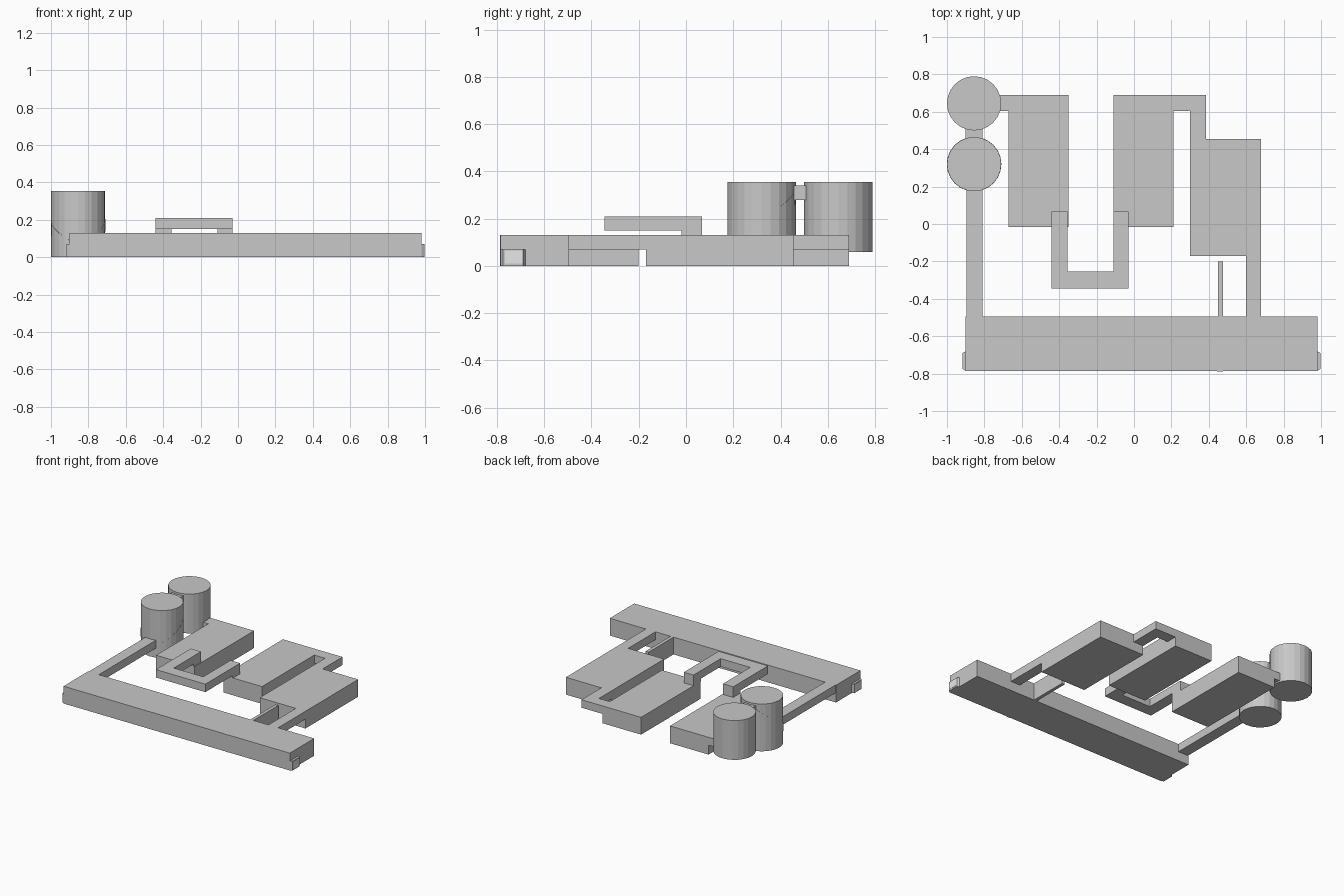
import bpy, bmesh, math
from math import cos, sin, pi

old = bpy.data.objects.get("Cube")
if old:
    bpy.data.objects.remove(old, do_unlink=True)


def material(name, value):
    m = bpy.data.materials.new(name)
    m.use_nodes = True
    m.diffuse_color = (value, value, value, 1)
    m.node_tree.nodes["Principled BSDF"].inputs["Base Color"].default_value = m.diffuse_color
    return m


GREY = material("plain grey", 0.58)
WHITE = material("white", 0.95)


def finish(name, bm, mat=GREY):
    bmesh.ops.recalc_face_normals(bm, faces=bm.faces)
    me = bpy.data.meshes.new(name)
    bm.to_mesh(me)
    bm.free()
    me.materials.append(mat)
    ob = bpy.data.objects.new(name, me)
    bpy.context.collection.objects.link(ob)
    return ob


def prism(name, outline, z0, z1, mat=GREY):
    """Extrude a flat outline from z0 up to z1."""
    bm = bmesh.new()
    face = bm.faces.new([bm.verts.new((x, y, z0)) for x, y in outline])
    top = bmesh.ops.extrude_face_region(bm, geom=[face])["geom"]
    for v in top:
        if isinstance(v, bmesh.types.BMVert):
            v.co.z = z1
    return finish(name, bm, mat)


def box(name, x0, x1, y0, y1, z0, z1, mat=GREY):
    return prism(name, [(x0, y0), (x1, y0), (x1, y1), (x0, y1)], z0, z1, mat)


def tower(name, x, y, r, z0, z1, sides=24):
    ring = [(x + r * cos(2 * pi * i / sides), y + r * sin(2 * pi * i / sides))
            for i in range(sides)]
    return prism(name, ring, z0, z1)


TOP, MID = 0.13, 0.07

# Long front hall and the thin wall behind it
box("front_hall", -0.9, 0.98, -0.785, -0.495, 0, TOP)
box("thin_wall", 0.45, 0.475, -0.495, -0.2, 0, TOP)
box("front_door_strip", 0.443, 0.475, -0.788, -0.785, 0, TOP)

# Framed doors at both ends of the hall
for side, x, label in ((1, 0.98, "left"), (-1, -0.9, "right")):
    out = x + side * 0.016
    prism(label + "_door_frame",
          [(x, -0.785), (out, -0.775), (out, -0.69), (x, -0.68)], 0, MID)
    box(label + "_door_panel", out, out + side * 0.002, -0.765, -0.69, 0.01, 0.065, WHITE)

# Three rooms
box("right_room", -0.67, -0.35, -0.015, 0.69, 0, TOP)
box("middle_room", -0.11, 0.21, -0.015, 0.69, 0, TOP)
box("left_room", 0.3, 0.68, -0.17, 0.455, 0, TOP)

# Raised corridors
box("hall_to_left_room", 0.6, 0.68, -0.495, -0.17, MID, TOP)
box("hall_to_tower", -0.895, -0.81, -0.495, 0.2, MID, TOP)
box("tower_to_right_room", -0.74, -0.67, 0.605, 0.69, MID, TOP)
prism("bent_corridor", [(0.21, 0.605), (0.3, 0.605), (0.3, 0.455), (0.385, 0.455),
                        (0.385, 0.69), (0.21, 0.69)], MID, TOP)

# Bridge over the gap between two rooms
prism("bridge", [(-0.44, 0.068), (-0.44, -0.345), (-0.03, -0.345), (-0.03, 0.068),
                 (-0.11, 0.068), (-0.11, -0.255), (-0.355, -0.255), (-0.355, 0.068)],
      0.15, 0.21)
box("bridge_right_foot", -0.44, -0.355, -0.02, 0.068, TOP, 0.15)
box("bridge_left_foot", -0.11, -0.03, -0.02, 0.068, TOP, 0.15)

# Twin towers with a link between them
CX, CY, R = -0.855, 0.32, 0.145
tower("front_tower", CX, CY, R, 0, 0.355)
tower("back_tower", CX, 0.645, R, 0.06, 0.355)
box("tower_link", -0.9, -0.81, 0.43, 0.52, 0.28, 0.34)

# Sloping ramps winding down both sides of the front tower
STEPS = 12
for side, label in ((1, "left"), (-1, "right")):
    bm = bmesh.new()
    rows = []
    for i in range(STEPS + 1):
        t = i / STEPS
        a = pi / 2 - side * pi * t
        low = 0.28 * (1 - t)
        rows.append([bm.verts.new((CX + r * cos(a), CY + r * sin(a), low + h))
                     for r, h in ((R - 0.02, 0), (R + 0.001, 0),
                                  (R + 0.001, 0.06), (R - 0.02, 0.06))])
    for a, b in zip(rows, rows[1:]):
        for k in range(4):
            n = (k + 1) % 4
            bm.faces.new((a[k], a[n], b[n], b[k]))
    bm.faces.new(rows[0])
    bm.faces.new(rows[-1])
    finish(label + "_tower_ramp", bm)
